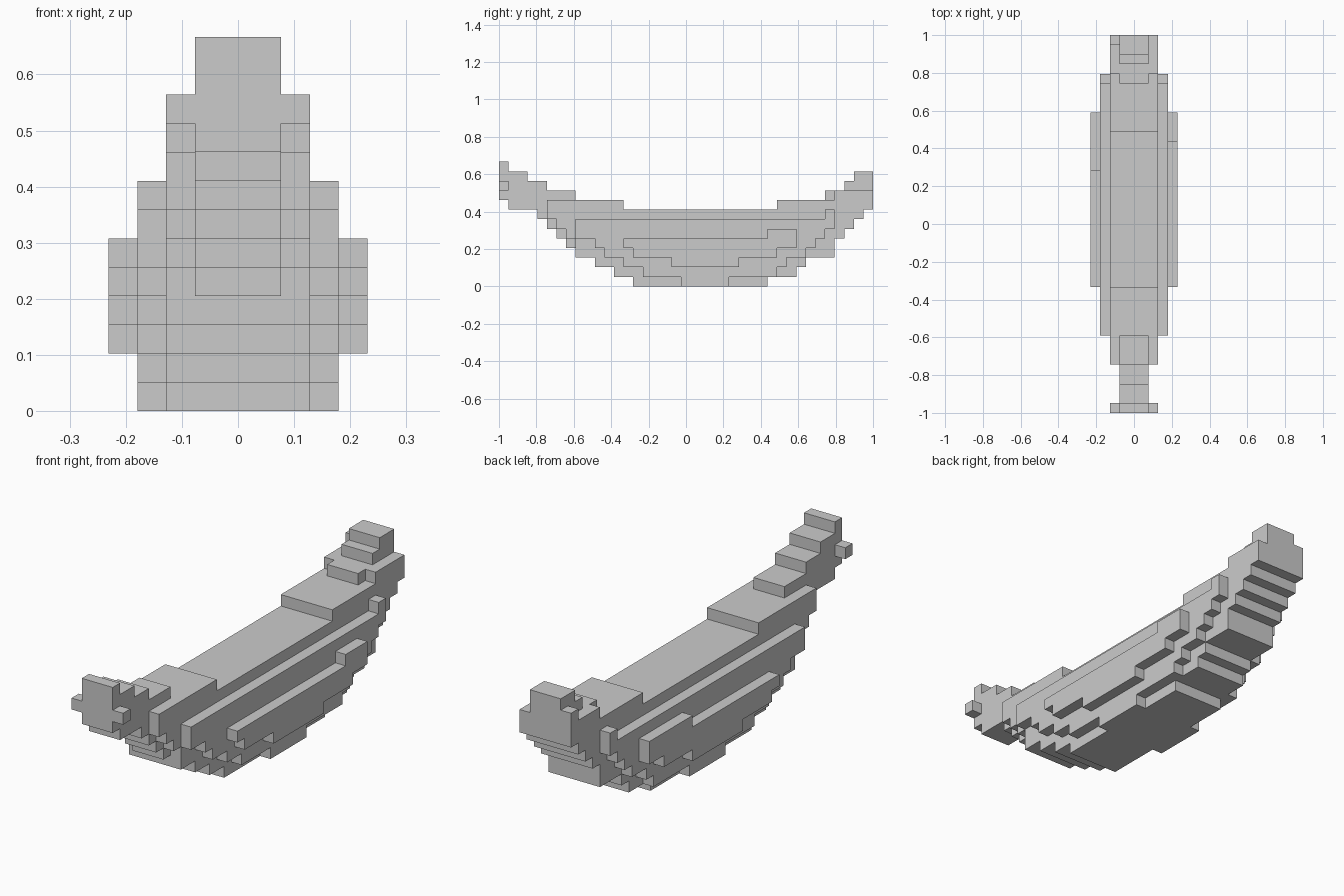
import bpy, bmesh
from mathutils import Vector

if "Cube" in bpy.data.objects:
    bpy.data.objects.remove(bpy.data.objects["Cube"])

U = 2 / 39  # voxel size

# Side profile per half-width (in voxels either side of centre):
# each span is (first row, y start, y end), rows counted upward
SPANS = {
    1: [(0, 14, 28), (1, 12, 31), (2, 10, 32), (3, 8, 35), (4, 7, 35), (5, 6, 36),
        (6, 5, 37), (7, 4, 38), (8, 1, 13), (8, 29, 39), (9, 0, 8), (9, 34, 39),
        (10, 0, 5), (10, 36, 39), (11, 0, 3), (11, 37, 39), (12, 0, 1)],
    2: [(0, 14, 28), (1, 12, 31), (2, 10, 32), (3, 8, 35), (4, 8, 35), (5, 7, 36),
        (6, 6, 37), (7, 5, 38), (8, 5, 13), (8, 29, 39), (9, 35, 39), (10, 0, 1)],
    3: [(0, 19, 24), (1, 15, 29), (2, 13, 30), (3, 11, 32), (4, 10, 33), (5, 8, 34),
        (6, 8, 35), (7, 34, 35)],
    4: [(2, 18, 25), (3, 14, 29), (4, 13, 31), (5, 28, 31)],
}

# Fill the voxel set
cells = set()
for half, spans in SPANS.items():
    for row, a, b in spans:
        for y in range(a, b):
            for x in range(-half, half + 1):
                cells.add((x, y, row))

# Small asymmetric bumps on the left side
cells.add((-2, 38, 10))
for y in range(25, 28):
    cells.add((-4, y, 5))

# Skin: one quad for each exposed voxel side
bm = bmesh.new()
verts = {}


def corner(p):
    key = tuple(round(c * 2) for c in p)
    if key not in verts:
        verts[key] = bm.verts.new((p[0] * U, (p[1] - 19) * U, (p[2] + 0.5) * U))
    return verts[key]


for cell in cells:
    c = Vector(cell)
    for axis in range(3):
        for sign in (-1, 1):
            n = Vector((0, 0, 0))
            n[axis] = sign
            if tuple(int(v) for v in c + n) in cells:
                continue
            u, v = Vector((0, 0, 0)), Vector((0, 0, 0))
            u[(axis + 1) % 3] = 0.5
            v[(axis + 2) % 3] = 0.5 * sign
            m = c + n * 0.5
            bm.faces.new([corner(m - u - v), corner(m + u - v),
                          corner(m + u + v), corner(m - u + v)])

# Merge coplanar quads into clean flat faces
bmesh.ops.dissolve_limit(bm, angle_limit=0.01, verts=bm.verts[:], edges=bm.edges[:])

mesh = bpy.data.meshes.new("banana")
bm.to_mesh(mesh)
bm.free()
banana = bpy.data.objects.new("banana", mesh)
bpy.context.collection.objects.link(banana)
